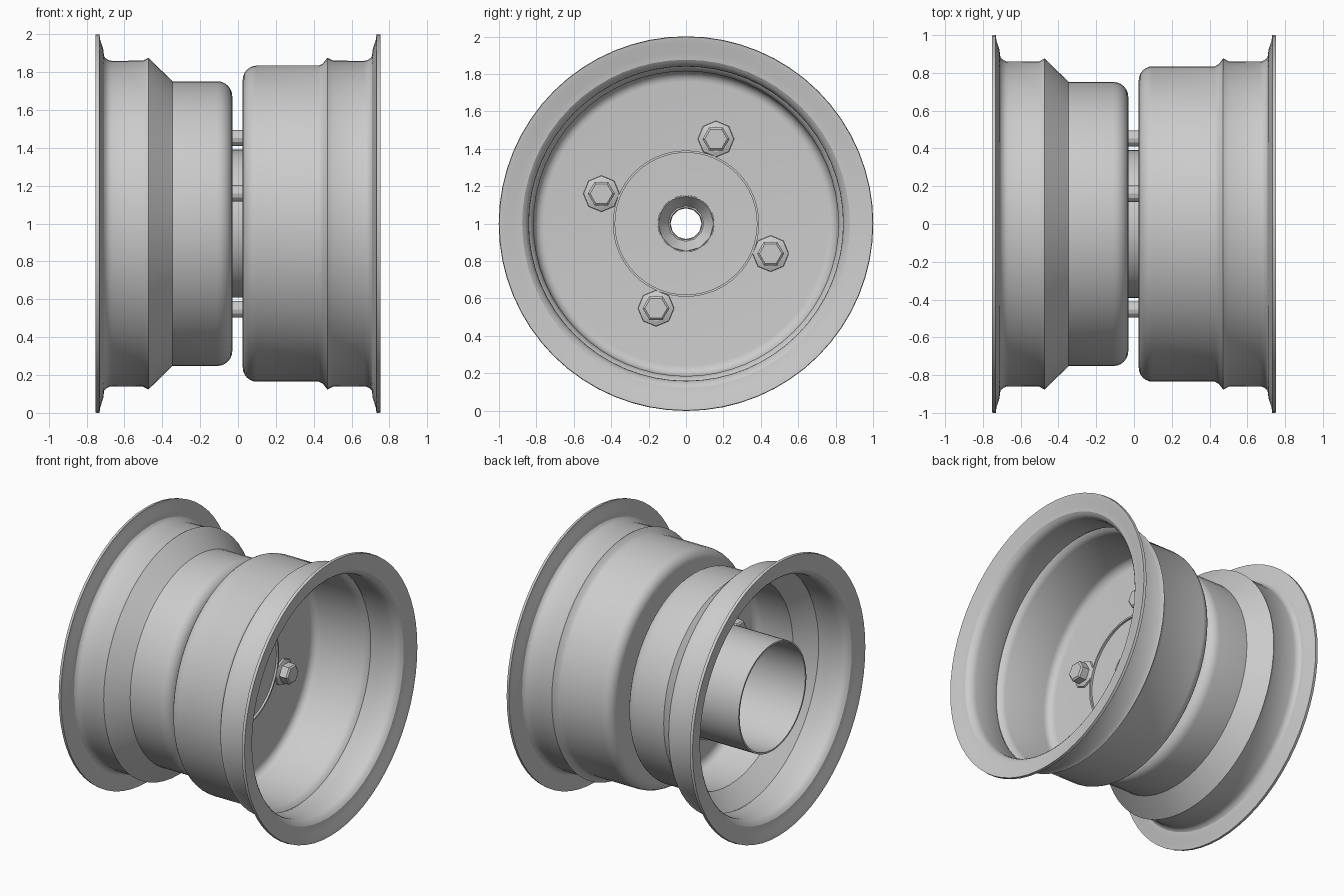
import bpy, bmesh
from math import sin, cos, pi, radians

if "Cube" in bpy.data.objects:
    bpy.data.objects.remove(bpy.data.objects["Cube"])

CENTRE_Z = 1.0


def finish(name, bm, thickness=0.0, angle=30):
    """Turn a bmesh into a shaded object, optionally given sheet-metal thickness."""
    me = bpy.data.meshes.new(name)
    bm.to_mesh(me)
    bm.free()
    ob = bpy.data.objects.new(name, me)
    ob.location.z = CENTRE_Z
    bpy.context.collection.objects.link(ob)
    bpy.ops.object.select_all(action='DESELECT')
    ob.select_set(True)
    bpy.context.view_layer.objects.active = ob
    if thickness:
        mod = ob.modifiers.new("thickness", 'SOLIDIFY')
        mod.thickness = thickness
        mod.offset = 0
        mod.use_even_offset = True
        bpy.ops.object.modifier_apply(modifier=mod.name)
    bpy.ops.object.shade_smooth_by_angle(angle=radians(angle))
    return ob


def revolve(bm, profile, seg, y=0.0, z=0.0):
    """Revolve (x, radius) points around an axis parallel to x."""
    rings = []
    for x, r in profile:
        if r == 0:
            rings.append([bm.verts.new((x, y, z))] * seg)
        else:
            rings.append([bm.verts.new((x, y + r * cos(2 * pi * i / seg),
                                        z + r * sin(2 * pi * i / seg)))
                          for i in range(seg)])
    for a, b in zip(rings, rings[1:]):
        for i in range(seg):
            j = (i + 1) % seg
            bm.faces.new(dict.fromkeys((a[i], a[j], b[j], b[i])))


def arc(cx, cr, rad, a0, a1, n=6):
    return [(cx + rad * cos(radians(a0 + (a1 - a0) * i / n)),
             cr + rad * sin(radians(a0 + (a1 - a0) * i / n))) for i in range(n + 1)]


def lathe(name, profile, seg=64, thickness=0.0):
    bm = bmesh.new()
    revolve(bm, profile, seg)
    return finish(name, bm, thickness)


# Flared lip and tyre bead seat, shared by both halves (x measured outward)
lip = [(0.742, 1.0), (0.738, 0.97), (0.722, 0.92)] + arc(0.665, 0.91, 0.06, 0, -90)[2:]
bead = lip + [(0.50, 0.851), (0.475, 0.864)]

# Shallow rim half on +x
outer = bead + [(0.455, 0.838), (0.43, 0.825)] + arc(0.10, 0.76, 0.065, 90, 180) + [(0.035, 0.15)]
lathe("right_rim", outer, thickness=0.02)

# Stepped rim half on -x, with a conical drop centre
stepped = bead + [(0.35, 0.742)] + arc(0.11, 0.672, 0.07, 90, 180) + [(0.04, 0.085)]
lathe("left_rim", [(-x, r) for x, r in stepped], thickness=0.02)

# Open hub tube and tapered axle hole
lathe("hub_tube", [(-0.70, 0.385), (0.06, 0.385)], thickness=0.012)
lathe("axle_bore", [(0.045, 0.15), (-0.05, 0.085)], seg=12, thickness=0.006)

# Four bolts: shank across the gap, flange and hex head on each side
bm = bmesh.new()
for k in range(4):
    a = radians(70.5 + 90 * k)
    y, z = 0.48 * cos(a), 0.48 * sin(a)
    revolve(bm, [(-0.05, 0.043), (0.05, 0.043)], 12, y, z)
    for s in (-1, 1):
        revolve(bm, [(s * 0.04, 0.098), (s * 0.058, 0.095), (s * 0.068, 0.07)], 8, y, z)
        revolve(bm, [(s * 0.045, 0.072), (s * 0.12, 0.072), (s * 0.13, 0.06),
                     (s * 0.13, 0)], 6, y, z)
        revolve(bm, [(s * 0.066, 0.075), (s * 0.066, 0)], 8, y, z)
bmesh.ops.recalc_face_normals(bm, faces=bm.faces)
finish("bolts", bm, angle=20)
